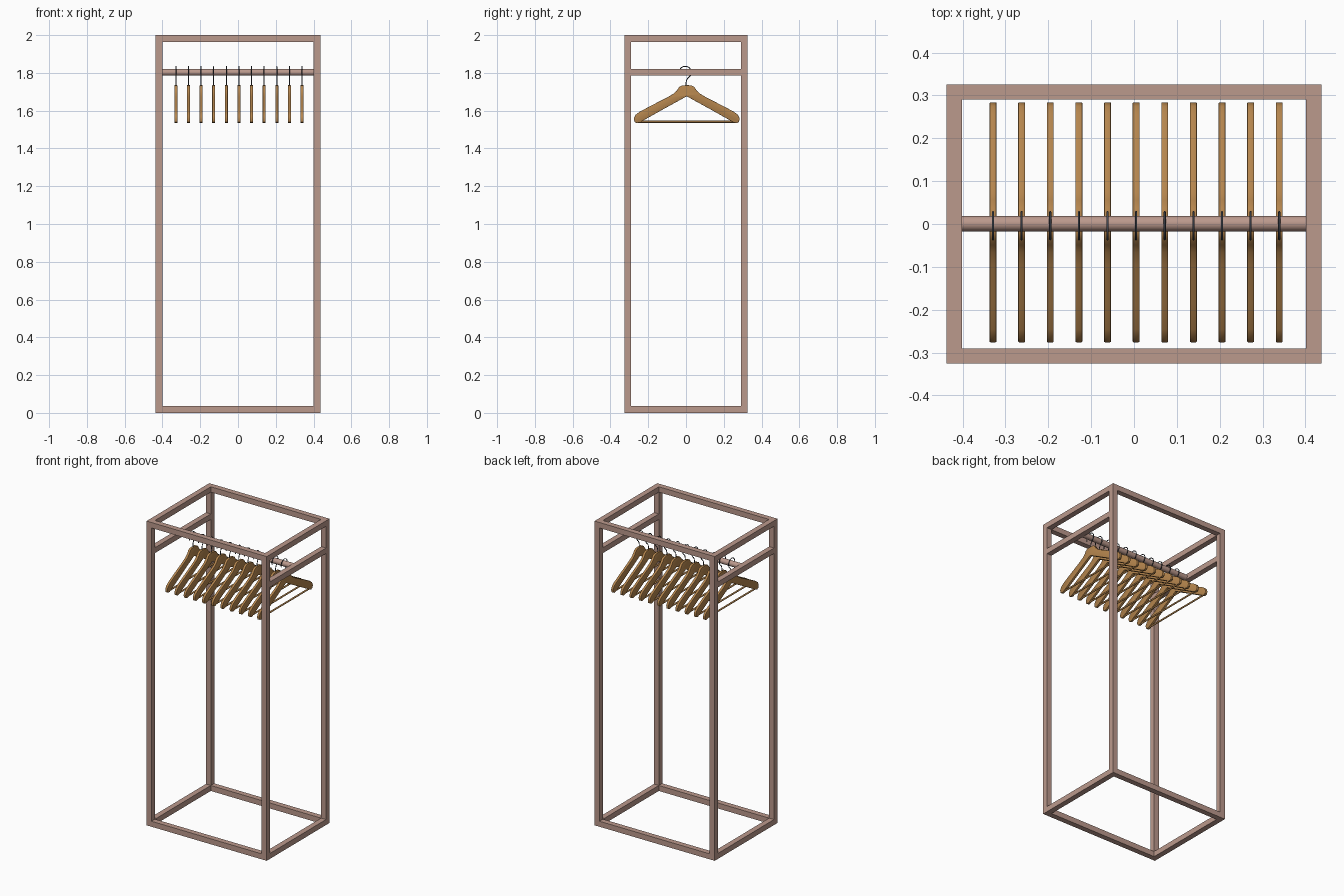
import bpy, bmesh, math
from mathutils import Matrix

if "Cube" in bpy.data.objects:
    bpy.data.objects.remove(bpy.data.objects["Cube"])


def material(name, rgb):
    m = bpy.data.materials.new(name)
    m.diffuse_color = (*rgb, 1)
    m.use_nodes = True
    m.node_tree.nodes["Principled BSDF"].inputs["Base Color"].default_value = m.diffuse_color
    return m


FRAME = material("rose_metal", (0.50, 0.32, 0.265))
WOOD = material("hanger_wood", (0.46, 0.235, 0.075))
WIRE = material("dark_wire", (0.055, 0.065, 0.085))


def add(name, mesh, mat=None, loc=(0, 0, 0)):
    if mat:
        mesh.materials.clear()
        mesh.materials.append(mat)
    ob = bpy.data.objects.new(name, mesh)
    ob.location = loc
    bpy.context.collection.objects.link(ob)
    return ob


def box(name, lo, hi):
    bm = bmesh.new()
    bmesh.ops.create_cube(bm, size=1)
    for v in bm.verts:
        v.co = [l if c < 0 else h for c, l, h in zip(v.co, lo, hi)]
    me = bpy.data.meshes.new(name)
    bm.to_mesh(me)
    bm.free()
    return add(name, me, FRAME)


def rod_mesh(name, radius, length, axis, sides):
    bm = bmesh.new()
    bmesh.ops.create_cone(bm, cap_ends=True, segments=sides, radius1=radius, radius2=radius,
                          depth=length, matrix=Matrix.Rotation(math.pi / 2, 4, axis))
    for f in bm.faces:
        f.smooth = len(f.verts) == 4
    for e in bm.edges:
        e.smooth = all(len(f.verts) == 4 for f in e.link_faces)
    me = bpy.data.meshes.new(name)
    bm.to_mesh(me)
    bm.free()
    return me


# Square-tube frame
X, Y, H, T = 0.437, 0.326, 2.0, 0.036
RAIL_Z = 1.803
for sx, side in ((-1, "left"), (1, "right")):
    x0, x1 = sorted((sx * X, sx * (X - T)))
    for sy, end in ((-1, "front"), (1, "back")):
        y0, y1 = sorted((sy * Y, sy * (Y - T)))
        box(f"{end}_{side}_post", (x0, y0, 0), (x1, y1, H))
    for z, level in ((0, "bottom"), (RAIL_Z - T / 2, "rail"), (H - T, "top")):
        box(f"{side}_{level}_bar", (x0, -Y + T, z), (x1, Y - T, z + T))
for sy, end in ((-1, "front"), (1, "back")):
    y0, y1 = sorted((sy * Y, sy * (Y - T)))
    for z, level in ((0, "bottom"), (H - T, "top")):
        box(f"{end}_{level}_bar", (-X + T, y0, z), (X - T, y1, z + T))

# Round hanging rail
add("hanging_rail", rod_mesh("hanging_rail", 0.018, 2 * (X - T), 'Y', 32), FRAME,
    (0, 0.001, RAIL_Z))

# Wooden hanger body: mirrored half outline (y, z), extruded and bevelled
half = [(0, 1.735), (0.024, 1.734), (0.040, 1.726), (0.053, 1.706), (0.070, 1.690),
        (0.100, 1.672), (0.190, 1.626), (0.250, 1.594), (0.271, 1.578), (0.280, 1.558),
        (0.276, 1.540), (0.264, 1.534), (0.250, 1.537), (0.234, 1.546),
        (0.120, 1.610), (0, 1.676)]
outline = half + [(-y, z) for y, z in half[-2:0:-1]]
THICK = 0.016
bm = bmesh.new()
face = bm.faces.new([bm.verts.new((-THICK / 2, y, z)) for y, z in outline])
ext = bmesh.ops.extrude_face_region(bm, geom=[face])
for v in ext["geom"]:
    if isinstance(v, bmesh.types.BMVert):
        v.co.x = THICK / 2
bmesh.ops.recalc_face_normals(bm, faces=bm.faces)
rims = [e for e in bm.edges if abs(e.verts[0].co.x - e.verts[1].co.x) < 1e-6]
bmesh.ops.bevel(bm, geom=rims, offset=0.002, segments=2, profile=0.5, affect='EDGES')
body = bpy.data.meshes.new("hanger_body")
bm.to_mesh(body)
bm.free()
body.materials.append(WOOD)
for p in body.polygons:
    p.use_smooth = True
body.set_sharp_from_angle(angle=math.radians(40))

# Trouser bar
bar = rod_mesh("hanger_bar", 0.0055, 0.52, 'X', 12)

# Wire hook: short stem and an arc over the rail
path = [(0.001, 1.725), (0.001, 1.752), (0.005, 1.765)]
for i in range(21):
    a = math.radians(-60 + 13 * i)
    path.append((-0.004 + 0.032 * math.cos(a), RAIL_Z + 0.032 * math.sin(a)))
cu = bpy.data.curves.new("hook_path", 'CURVE')
cu.dimensions = '3D'
cu.bevel_depth = 0.0025
cu.bevel_resolution = 2
cu.use_fill_caps = True
sp = cu.splines.new('POLY')
sp.points.add(len(path) - 1)
for p, (y, z) in zip(sp.points, path):
    p.co = (0, y, z, 1)
tmp = add("hook_path", cu)
bpy.context.view_layer.update()
hook = bpy.data.meshes.new_from_object(tmp.evaluated_get(bpy.context.evaluated_depsgraph_get()))
bpy.data.objects.remove(tmp)
for p in hook.polygons:
    p.use_smooth = True

# Eleven evenly spaced hangers
for i in range(11):
    x = -0.329 + i * 0.0668
    add(f"hanger_body_{i + 1}", body, None, (x, 0.004, 0))
    add(f"hanger_bar_{i + 1}", bar, WOOD, (x, 0.004, 1.5415))
    add(f"hanger_hook_{i + 1}", hook, WIRE, (x, 0, 0))
